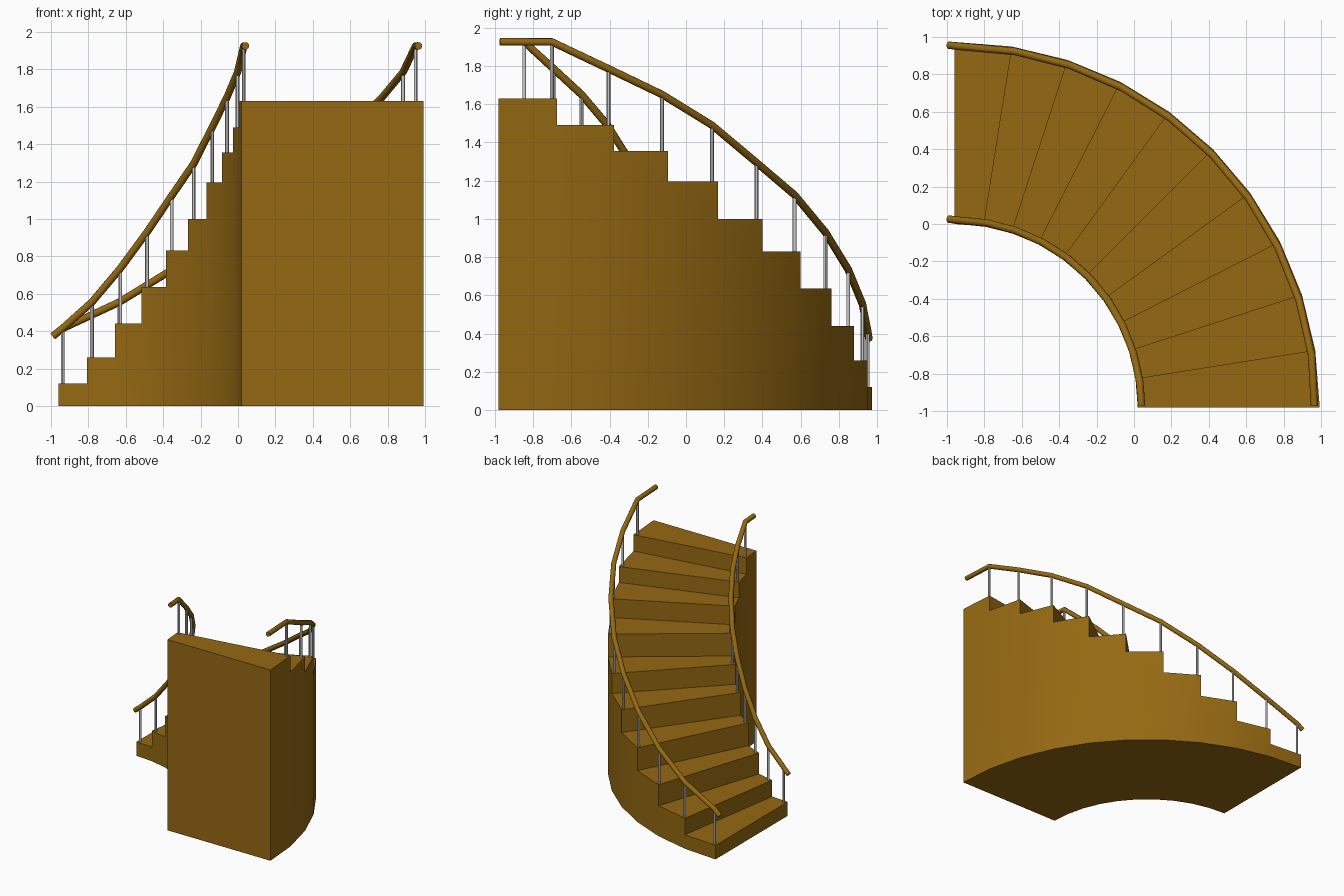
import bpy, bmesh
from math import sin, cos, radians

if "Cube" in bpy.data.objects:
    bpy.data.objects.remove(bpy.data.objects["Cube"])

CX, CY = -0.96, -0.98            # centre of the quarter turn
R_IN, R_OUT = 0.98, 1.953
TOPS = [0.12, 0.26, 0.44, 0.635, 0.83, 1.0, 1.195, 1.355, 1.49, 1.63]
N = len(TOPS)
STEP = 90 / N
RAIL_UP = 0.295

wood = bpy.data.materials.new("wood")
wood.diffuse_color = (0.30, 0.14, 0.006, 1)
wood.use_nodes = True
wood.node_tree.nodes["Principled BSDF"].inputs["Base Color"].default_value = wood.diffuse_color


def polar(r, deg, z):
    return (CX + r * sin(radians(deg)), CY + r * cos(radians(deg)), z)


def finish(name, bm, mat=None):
    bmesh.ops.recalc_face_normals(bm, faces=bm.faces)
    me = bpy.data.meshes.new(name)
    bm.to_mesh(me)
    bm.free()
    ob = bpy.data.objects.new(name, me)
    bpy.context.collection.objects.link(ob)
    if mat:
        me.materials.append(mat)
    bpy.ops.object.select_all(action='DESELECT')
    ob.select_set(True)
    bpy.context.view_layer.objects.active = ob
    bpy.ops.object.shade_smooth_by_angle(angle=radians(30))
    return ob


# Solid curved staircase: one column of vertices at each riser, inside and outside
bm = bmesh.new()
levels = [0] + TOPS
cols = {}
for side, r in (("in", R_IN), ("out", R_OUT)):
    for i in range(N + 1):
        zs = {0, levels[i], levels[min(i + 1, N)]}
        for z in zs:
            cols[side, i, z] = bm.verts.new(polar(r, i * STEP, z))
for i, top in enumerate(TOPS):
    low = levels[i]
    a, b = i, i + 1
    for side in ("in", "out"):
        wall = [cols[side, a, 0]]
        if low > 0:
            wall.append(cols[side, a, low])
        wall += [cols[side, a, top], cols[side, b, top], cols[side, b, 0]]
        bm.faces.new(wall)
    bm.faces.new([cols["in", a, top], cols["out", a, top],
                  cols["out", b, top], cols["in", b, top]])
    bm.faces.new([cols["in", a, low], cols["out", a, low],
                  cols["out", a, top], cols["in", a, top]])
bm.faces.new([cols["in", N, 0], cols["out", N, 0],
              cols["out", N, TOPS[-1]], cols["in", N, TOPS[-1]]])
bm.faces.new([cols["in", i, 0] for i in range(N + 1)] +
             [cols["out", i, 0] for i in range(N, -1, -1)])
finish("staircase", bm, wood)


# Handrail through the baluster tops, with short overhangs at both ends
def handrail(name, pts):
    cu = bpy.data.curves.new(name, 'CURVE')
    cu.dimensions = '3D'
    cu.bevel_depth = 0.02
    cu.bevel_resolution = 4
    cu.use_fill_caps = True
    sp = cu.splines.new('POLY')
    sp.points.add(len(pts) - 1)
    for p, co in zip(sp.points, pts):
        p.co = (*co, 1)
    cu.materials.append(wood)
    ob = bpy.data.objects.new(name, cu)
    bpy.context.collection.objects.link(ob)


# Slim round posts, one per step
def balusters(name, feet):
    bm = bmesh.new()
    for x, y, z in feet:
        new = bmesh.ops.create_cone(bm, cap_ends=True, segments=12, radius1=0.01,
                                    radius2=0.01, depth=RAIL_UP)["verts"]
        bmesh.ops.translate(bm, verts=new, vec=(x, y, z + RAIL_UP / 2))
    finish(name, bm)


for side, r, shift, x_end in (("inner", 1.0, 1.3, 0.04), ("outer", 1.93, 0.7, 0.965)):
    feet = [polar(r, i * STEP + shift, z) for i, z in enumerate(TOPS)]
    balusters(side + "_balusters", feet)
    tops = [(x, y, z + RAIL_UP) for x, y, z in feet]
    start = (-0.99, CY + r + 0.006, 0.373)
    end = (x_end, -0.973, tops[-1][2])
    handrail(side + "_handrail", [start] + tops + [end])
